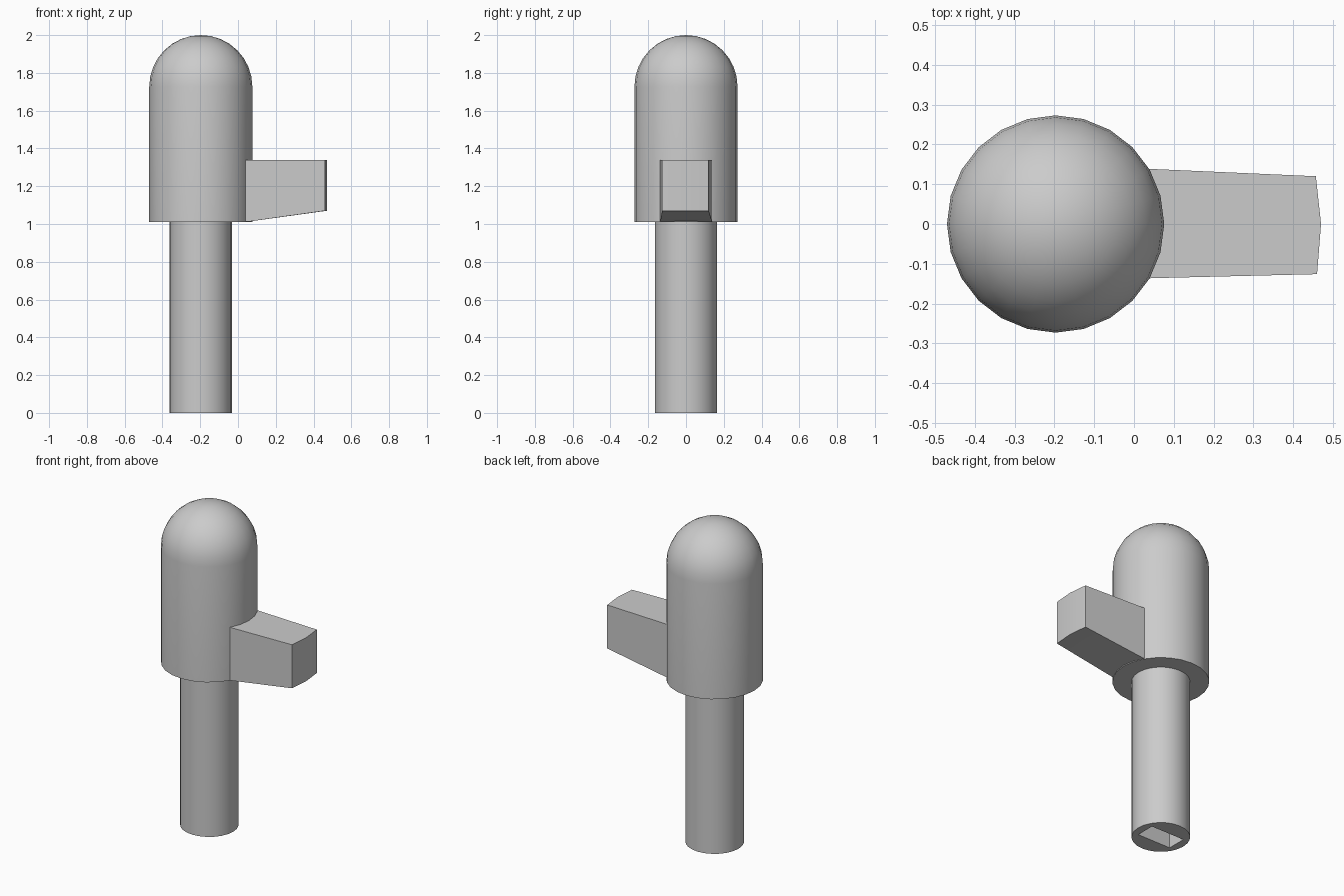
import bpy, bmesh
from math import sin, cos, pi, radians

cube = bpy.data.objects.get("Cube")
if cube:
    bpy.data.objects.remove(cube, do_unlink=True)

AXIS_X = -0.197      # shared axis of the stem and the body
SIDES = 24
BODY_R, STEM_R = 0.273, 0.165
BODY_Z = 1.01

grey = bpy.data.materials.new("plain grey")
grey.use_nodes = True
grey.diffuse_color = (0.6, 0.6, 0.6, 1)
grey.node_tree.nodes["Principled BSDF"].inputs["Base Color"].default_value = (0.6, 0.6, 0.6, 1)


def make_object(name, bm):
    bmesh.ops.recalc_face_normals(bm, faces=bm.faces)
    mesh = bpy.data.meshes.new(name)
    bm.to_mesh(mesh)
    bm.free()
    mesh.materials.append(grey)
    obj = bpy.data.objects.new(name, mesh)
    bpy.context.collection.objects.link(obj)
    return obj


def select_only(obj):
    bpy.ops.object.select_all(action='DESELECT')
    obj.select_set(True)
    bpy.context.view_layer.objects.active = obj


def smooth(obj):
    select_only(obj)
    bpy.ops.object.shade_smooth_by_angle(angle=radians(30))


def lathe(name, profile):
    """Turn an (r, z) profile, starting and ending on the axis, into a solid."""
    bm = bmesh.new()
    verts = [bm.verts.new((AXIS_X + r, 0, z)) for r, z in profile]
    edges = [bm.edges.new(pair) for pair in zip(verts, verts[1:])]
    bmesh.ops.spin(bm, geom=verts + edges, cent=(AXIS_X, 0, 0), axis=(0, 0, 1),
                   angle=2 * pi, steps=SIDES)
    bmesh.ops.remove_doubles(bm, verts=bm.verts, dist=0.0005)
    return make_object(name, bm)


# Domed body
dome_z = 2 - BODY_R
dome = [(BODY_R * cos(a), dome_z + BODY_R * sin(a))
        for a in (i * pi / 16 for i in range(8))]
body = lathe("domed_body", [(0, BODY_Z), (BODY_R, BODY_Z)] + dome + [(0, 2)])
smooth(body)

# Stem with a rectangular socket in its foot
stem = lathe("stem", [(0, 0), (STEM_R, 0), (STEM_R, BODY_Z), (0, BODY_Z)])
bm = bmesh.new()
bmesh.ops.create_cube(bm, size=1)
bmesh.ops.scale(bm, vec=(0.23, 0.12, 0.8), verts=bm.verts)
bmesh.ops.translate(bm, vec=(AXIS_X, 0, 0), verts=bm.verts)
cutter = make_object("socket_cutter", bm)
cutter.hide_render = True
cut = stem.modifiers.new("socket", 'BOOLEAN')
cut.operation = 'DIFFERENCE'
cut.solver = 'EXACT'
cut.object = cutter
select_only(stem)
bpy.ops.object.modifier_apply(modifier=cut.name)
bpy.data.objects.remove(cutter, do_unlink=True)
smooth(stem)

# Tapered lever: plan stations (x, right y, left y), underside rising to the tip
TOP_Z, ROOT_Z, TIP_Z = 1.34, 1.012, 1.07
bm = bmesh.new()
plan = [(0.0, -0.138, ROOT_Z), (0.05, -0.136, ROOT_Z), (0.46, -0.126, TIP_Z),
        (0.47, 0.0, TIP_Z), (0.457, 0.12, TIP_Z), (0.05, 0.138, ROOT_Z),
        (0.0, 0.14, ROOT_Z)]
upper = [bm.verts.new((x, y, TOP_Z)) for x, y, z in plan]
lower = [bm.verts.new(p) for p in plan]
bm.faces.new(upper)
for i in range(len(plan)):
    j = (i + 1) % len(plan)
    bm.faces.new((upper[i], lower[i], lower[j], upper[j]))
bm.faces.new((lower[0], lower[1], lower[5], lower[6]))     # flat root
bm.faces.new((lower[1], lower[2], lower[3], lower[4], lower[5]))  # rising underside
smooth(make_object("lever", bm))
